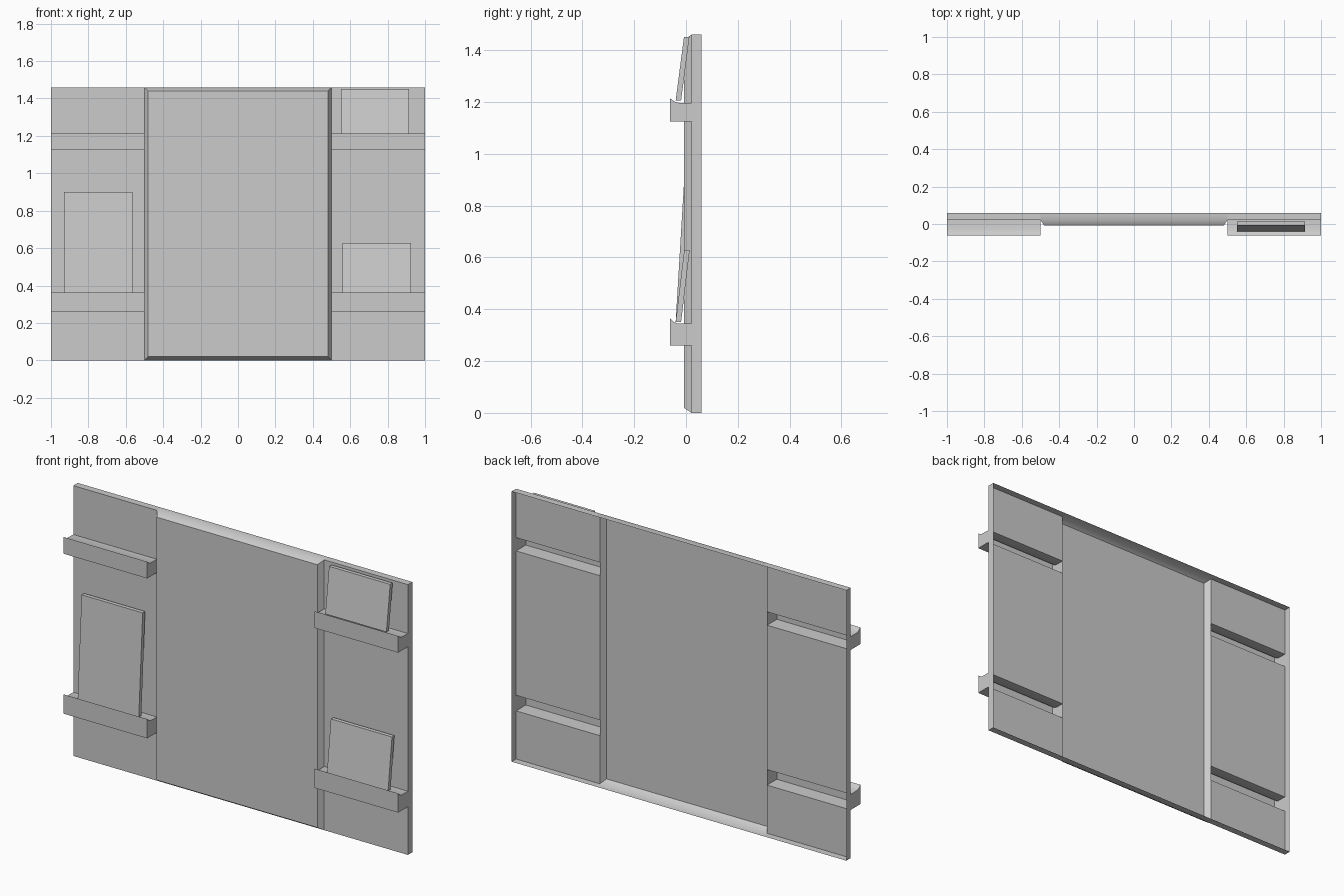
import bpy
import bmesh
from math import atan2, radians
from mathutils import Vector

cube = bpy.data.objects.get("Cube")
if cube:
    bpy.data.objects.remove(cube, do_unlink=True)

grey = bpy.data.materials.new("plain grey")
grey.use_nodes = True
COLOUR = (0.6, 0.6, 0.6, 1)
grey.diffuse_color = COLOUR
grey.node_tree.nodes["Principled BSDF"].inputs["Base Color"].default_value = COLOUR

HEIGHT = 1.46
BACK, WALL, PANEL, SHELF = 0.06, 0.022, -0.008, -0.061
INNER, BEVEL = 0.5, 0.02


def finish(name, bm):
    """Weld, turn the faces outwards and make a shaded object."""
    bmesh.ops.remove_doubles(bm, verts=bm.verts, dist=0.0001)
    bmesh.ops.recalc_face_normals(bm, faces=bm.faces)
    biggest = max(bm.faces, key=lambda f: f.calc_area())
    if biggest.normal.y > 0:
        bmesh.ops.reverse_faces(bm, faces=bm.faces)
    mesh = bpy.data.meshes.new(name)
    bm.to_mesh(mesh)
    bm.free()
    mesh.materials.append(grey)
    obj = bpy.data.objects.new(name, mesh)
    bpy.context.collection.objects.link(obj)
    bpy.ops.object.select_all(action="DESELECT")
    obj.select_set(True)
    bpy.context.view_layer.objects.active = obj
    bpy.ops.object.shade_smooth_by_angle(angle=radians(40))
    return obj


def face(bm, points):
    bm.faces.new([bm.verts.new(p) for p in points])


def shelf_profile(bottom, top, seat):
    """Side outline of one shelf with a raised front lip."""
    return [(WALL, bottom), (SHELF, bottom), (SHELF, top),
            (SHELF + 0.014, seat + 0.007), (SHELF + 0.029, seat + 0.001), (WALL, seat)]


shelves = [shelf_profile(0.26, 0.364, 0.344), shelf_profile(1.124, 1.214, 1.196)]


# Side panels: one open-backed outline swept sideways, with end caps
def side_panel(name, side):
    bm = bmesh.new()
    outline = [(BACK, 0), (WALL, 0), *shelves[0], *shelves[1], (WALL, HEIGHT), (BACK, HEIGHT)]
    a, b = side * INNER, side
    for (y0, z0), (y1, z1) in zip(outline, outline[1:]):
        face(bm, [(a, y0, z0), (b, y0, z0), (b, y1, z1), (a, y1, z1)])
    for shelf in shelves:
        face(bm, [(a, y, z) for y, z in shelf])
    face(bm, [(b, y, z) for y, z in outline])
    finish(name, bm)


side_panel("left_panel", 1)
side_panel("right_panel", -1)

# Raised centre panel with bevelled border, open at the back
bm = bmesh.new()


def ring(half, y, inset):
    return [(-half, y, inset), (half, y, inset),
            (half, y, HEIGHT - inset), (-half, y, HEIGHT - inset)]


outer = ring(INNER, WALL, 0)
inner = ring(INNER - BEVEL, PANEL, BEVEL)
rear = ring(INNER, BACK, 0)
face(bm, inner)
for i in range(4):
    j = (i + 1) % 4
    face(bm, [outer[i], outer[j], inner[j], inner[i]])
    if i % 2 == 0:
        face(bm, [rear[i], rear[j], outer[j], outer[i]])
finish("centre_panel", bm)


# Boards leaning on the shelves
def board(name, x0, x1, bottom, top, y_top):
    y_bottom, depth = -0.04, 0.021
    bm = bmesh.new()
    front = [(x0, y_bottom, bottom), (x1, y_bottom, bottom), (x1, y_top, top), (x0, y_top, top)]
    back = [(x, y + depth, z) for x, y, z in front]
    face(bm, front)
    face(bm, back[::-1])
    for i in range(4):
        j = (i + 1) % 4
        face(bm, [front[j], front[i], back[i], back[j]])
    finish(name, bm)


board("upper_left_board", 0.55, 0.915, 1.205, 1.45, -0.008)
board("lower_left_board", 0.56, 0.925, 0.35, 0.628, -0.007)
board("right_board", -0.93, -0.565, 0.35, 0.9, -0.007)
